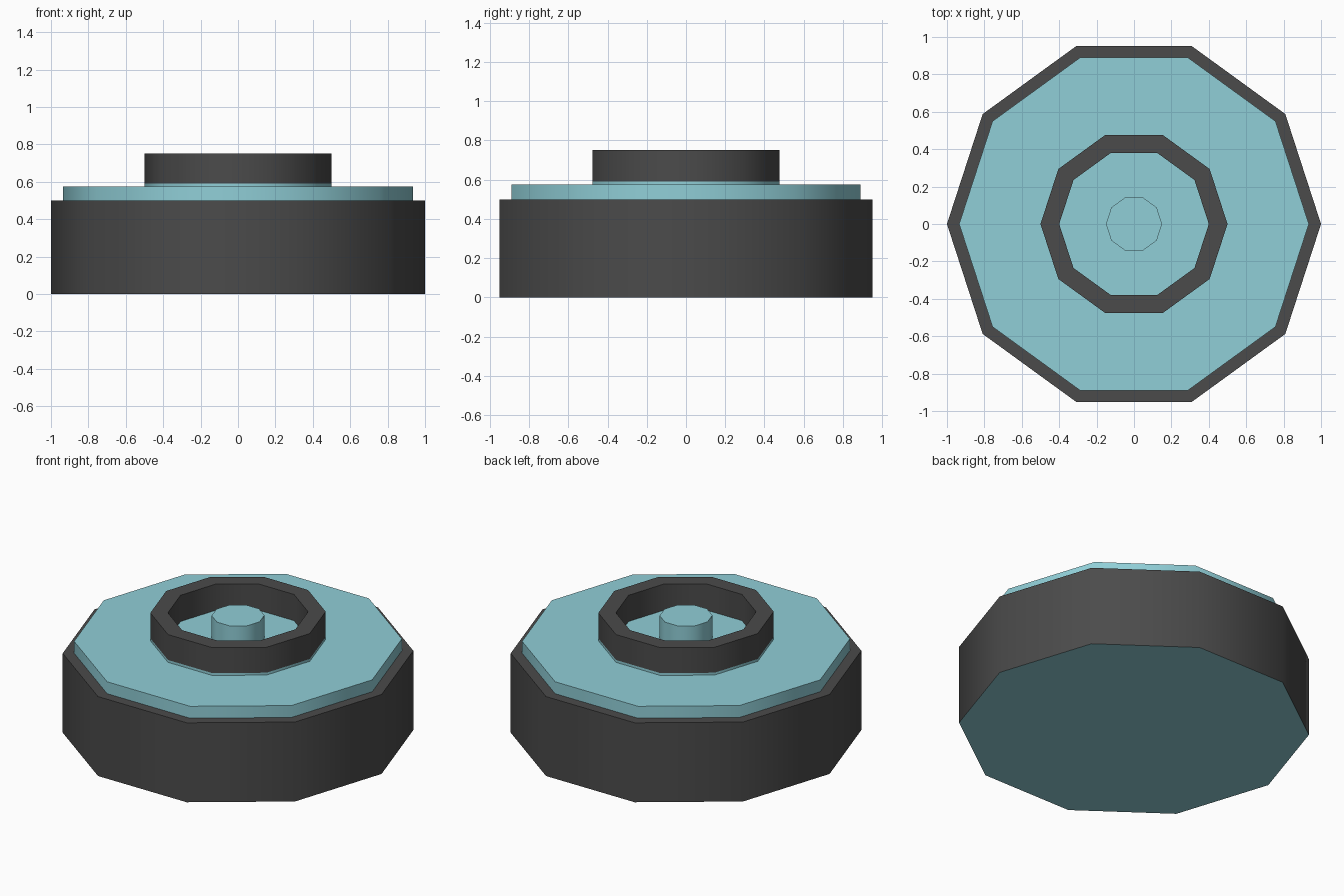
import bpy, math

if "Cube" in bpy.data.objects:
    bpy.data.objects.remove(bpy.data.objects["Cube"])

SIDES = 10


def material(name, color):
    m = bpy.data.materials.new(name)
    m.diffuse_color = color
    m.use_nodes = True
    m.node_tree.nodes["Principled BSDF"].inputs["Base Color"].default_value = m.diffuse_color
    return m


teal = material("teal", (0.28, 0.62, 0.68, 1))
dark = material("dark_grey", (0.07, 0.07, 0.07, 1))


def lathe(name, profile, mat, cap=None):
    """Sweep (radius, z) points round z; cap closes the last ring up or down."""
    verts, faces = [], []
    for r, z in profile:
        for i in range(SIDES):
            a = 2 * math.pi * i / SIDES
            verts.append((r * math.cos(a), r * math.sin(a), z))
    for k in range(len(profile) - 1):
        p, q = k * SIDES, (k + 1) * SIDES
        for i in range(SIDES):
            j = (i + 1) % SIDES
            faces.append((p + i, p + j, q + j, q + i))
    if cap:
        last = [(len(profile) - 1) * SIDES + i for i in range(SIDES)]
        faces.append(last if cap == "up" else last[::-1])
    mesh = bpy.data.meshes.new(name)
    mesh.from_pydata(verts, [], faces)
    mesh.materials.append(mat)
    mesh.shade_smooth()
    mesh.set_sharp_from_angle(angle=math.radians(40))
    obj = bpy.data.objects.new(name, mesh)
    bpy.context.collection.objects.link(obj)
    return obj


# Underside, closing the outer band at the bottom
lathe("base_plate", [(1.0, 0.0)], teal, cap="down")

# Wide outer band with its narrow top rim
lathe("outer_band", [(1.0, 0.0), (1.0, 0.5), (0.935, 0.5)], dark)

# Raised deck with a small step under the ring
lathe("deck", [(0.935, 0.5), (0.935, 0.575), (0.5, 0.575), (0.5, 0.59)], teal)

# Raised ring
lathe("top_ring", [(0.5, 0.59), (0.5, 0.75), (0.4, 0.75), (0.4, 0.585)], dark)

# Floor inside the ring and the central knob
lathe("recess_floor", [(0.4, 0.585), (0.15, 0.585)], teal)
lathe("center_knob", [(0.15, 0.585), (0.15, 0.73)], teal, cap="up")
